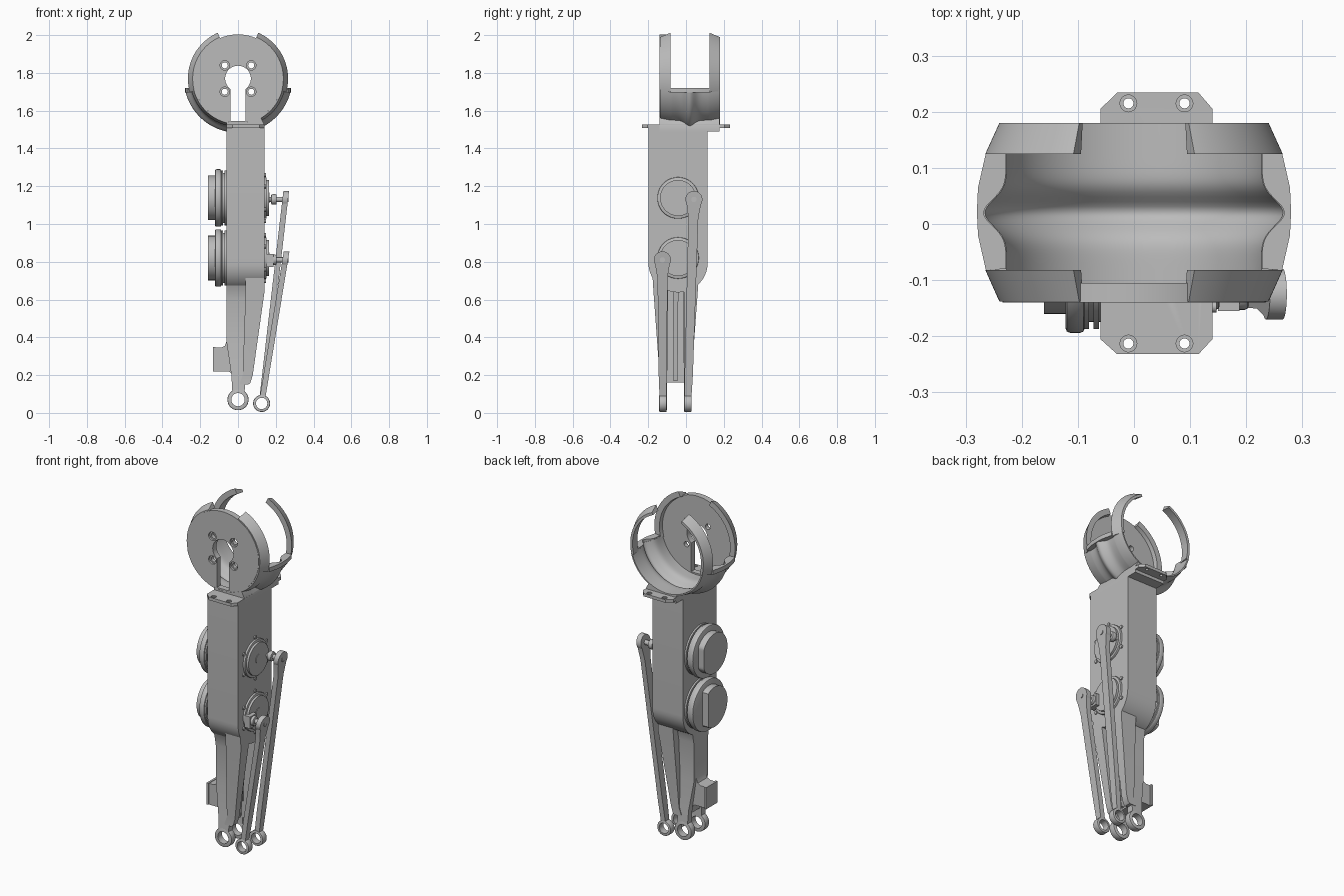
import bpy, bmesh
from math import sin, cos, pi, radians, exp

if "Cube" in bpy.data.objects:
    bpy.data.objects.remove(bpy.data.objects["Cube"], do_unlink=True)

grey = bpy.data.materials.new("light_grey")
grey.use_nodes = True
COLOUR = (0.5, 0.5, 0.5, 1)
grey.diffuse_color = COLOUR
grey.node_tree.nodes["Principled BSDF"].inputs["Base Color"].default_value = COLOUR


def smooth(ob):
    bpy.ops.object.select_all(action='DESELECT')
    bpy.context.view_layer.objects.active = ob
    ob.select_set(True)
    bpy.ops.object.shade_smooth_by_angle(angle=radians(35))


def make(name, rings, bevel=0):
    """Skin a list of equal-length point rings into a closed mesh."""
    bm = bmesh.new()
    vs = [[bm.verts.new(p) for p in ring] for ring in rings]
    n = len(vs[0])
    for a, b in zip(vs, vs[1:]):
        for i in range(n):
            j = (i + 1) % n
            bm.faces.new((a[i], a[j], b[j], b[i]))
    bm.faces.new(vs[0])
    bm.faces.new(vs[-1])
    bmesh.ops.recalc_face_normals(bm, faces=bm.faces)
    me = bpy.data.meshes.new(name)
    bm.to_mesh(me)
    bm.free()
    ob = bpy.data.objects.new(name, me)
    bpy.context.collection.objects.link(ob)
    me.materials.append(grey)
    if bevel:
        bpy.context.view_layer.objects.active = ob
        m = ob.modifiers.new("edge", 'BEVEL')
        m.width, m.segments, m.limit_method = bevel, 2, 'ANGLE'
        bpy.ops.object.modifier_apply(modifier=m.name)
    smooth(ob)
    return ob


def prism(name, pts, axis, a, b, bevel=0):
    """Extrude a 2D outline along an axis from a to b."""
    place = {'x': lambda p, t: (t, p[0], p[1]),
             'y': lambda p, t: (p[0], t, p[1]),
             'z': lambda p, t: (p[0], p[1], t)}[axis]
    return make(name, [[place(p, t) for p in pts] for t in (a, b)], bevel)


def circle(u, v, r, n=48, limit=9):
    return [(u + min(r * cos(2 * pi * i / n), limit), v + r * sin(2 * pi * i / n)) for i in range(n)]


def rect(u0, u1, v0, v1):
    return [(u0, v0), (u1, v0), (u1, v1), (u0, v1)]


def loft(name, sections):
    """Join rectangular sections given as z, x0, x1, y0, y1."""
    return make(name, [[(x, y, s[0]) for x, y in rect(*s[1:])] for s in sections])


def cut(ob, cutter):
    m = ob.modifiers.new("cut", 'BOOLEAN')
    m.operation, m.solver, m.object = 'DIFFERENCE', 'EXACT', cutter
    bpy.context.view_layer.objects.active = ob
    bpy.ops.object.modifier_apply(modifier=m.name)
    bpy.data.objects.remove(cutter, do_unlink=True)
    smooth(ob)


def ring(name, u, v, r, hole, a, b):
    ob = prism(name, circle(u, v, r), 'y', a, b, bevel=0.005)
    cut(ob, prism("cutter", circle(u, v, hole), 'y', a - 0.1, b + 0.1))


CZ = 1.77  # height of the cradle axis


def sweep(name, profile, a0, a1, n=40):
    """Turn an (r, y) profile about the cradle axis; angle 0 points down."""
    rings = []
    for i in range(n + 1):
        a = radians(a0 + (a1 - a0) * i / n)
        rings.append([(r * sin(a), y, CZ - r * cos(a)) for r, y in profile])
    make(name, rings)


# Cradle shell with a rounded channel
def swell(y):
    return 0.04 * exp(-((y - 0.02) / 0.033) ** 2)


ys = [-0.08 + 0.205 * i / 24 for i in range(25)]
shell = [(0.234, -0.138)] + [(0.234 + swell(y), y) for y in ys] + [(0.234, 0.18), (0.242, 0.18)]
shell += [(0.255 + 0.8 * swell(y), y) for y in reversed(ys)] + [(0.242, -0.138)]
sweep("cradle_shell", shell, -76, 76)


def clear_cradle(ob):
    """Remove anything poking into the inside of the cradle."""
    levels = [-0.3] + ys + [0.3]
    cut(ob, make("cutter", [[(x, y, z) for x, z in circle(0, CZ, 0.236 + swell(y), 72)] for y in levels]))


# Claw arms and shelf lips on each side
front_claw = [(0.222, -0.138), (0.24, -0.138), (0.265, -0.082), (0.232, -0.082)]
back_claw = [(0.225, 0.18), (0.24, 0.18), (0.265, 0.125), (0.232, 0.125)]
for side, s in (("left", 1), ("right", -1)):
    sweep("front_claw_" + side, front_claw, s * 74, s * 156)
    sweep("back_claw_" + side, back_claw, s * 74, s * 156)
    lip = [(s * 0.264, -0.082), (s * 0.278, -0.02), (s * 0.28, 0.022), (s * 0.278, 0.065), (s * 0.264, 0.126)]
    lip += [(s * (0.228 + swell(y)), y) for y in reversed(ys)]
    prism("cradle_lip_" + side, lip, 'z', 1.695, 1.72)

# Front disc with keyhole and screw holes
disc = prism("front_disc", circle(0, CZ, 0.234, 72), 'y', -0.14, -0.105)
cut(disc, prism("cutter", circle(0, CZ, 0.068), 'y', -0.3, 0))
cut(disc, prism("cutter", rect(-0.04, 0.04, 1.545, CZ), 'y', -0.3, 0))
for sx in (-0.07, 0.07):
    for sz in (-0.07, 0.07):
        cut(disc, prism("cutter", circle(sx, CZ + sz, 0.016, 20), 'y', -0.3, 0))
        cut(disc, prism("cutter", circle(sx, CZ + sz, 0.025, 20), 'y', -0.3, -0.128))

# Neck and mounting plate with chamfered tabs
neck = prism("neck", [(-0.06, 1.49), (0.14, 1.49), (0.14, 1.525), (0.11, 1.585), (-0.06, 1.585)],
             'y', -0.139, 0.178)
clear_cradle(neck)
tabs = [(-0.06, -0.205), (-0.03, -0.232), (0.115, -0.232), (0.14, -0.205),
        (0.14, 0.205), (0.115, 0.234), (-0.03, 0.234), (-0.06, 0.205)]
plate = prism("mounting_plate", tabs, 'z', 1.508, 1.526)
clear_cradle(plate)
for hx in (-0.01, 0.09):
    for hy in (-0.213, 0.215):
        cut(plate, prism("cutter", circle(hx, hy, 0.009, 20), 'z', 1.4, 1.6))
        cut(plate, prism("cutter", circle(hx, hy, 0.015, 20), 'z', 1.52, 1.6))

# Main housing with a rounded foot
MY, HALF = -0.042, 0.157
foot = [(MY + HALF * cos(a), 0.795 + HALF * sin(a)) for a in (pi + pi * i / 24 for i in range(25))]
housing = prism("housing", foot + [(MY + HALF, 1.51), (MY - HALF, 1.51)], 'x', -0.06, 0.14)
clear_cradle(housing)

# Drive motors: ribbed can, flange and flat-sided cap, then the output hub
for tag, mz, flat in (("upper", 1.138, 0.1), ("lower", 0.82, 0.06)):
    for i in range(4):
        prism("motor_rib_" + tag, circle(MY, mz, 0.145 - 0.012 * (i % 2)), 'x', -0.09 + 0.009 * i, -0.08 + 0.009 * i)
    prism("motor_flange_" + tag, circle(MY, mz, 0.152, 64), 'x', -0.122, -0.088, bevel=0.008)
    prism("motor_cap_" + tag, circle(MY, mz, 0.118, 64, flat), 'x', -0.16, -0.115)
    prism("output_hub_" + tag, circle(MY, mz, 0.11), 'x', 0.13, 0.152, bevel=0.004)
    prism("output_face_" + tag, circle(MY, mz, 0.095), 'x', 0.15, 0.165)
    prism("output_boss_" + tag, circle(MY, mz, 0.028, 24), 'x', 0.16, 0.168)
    for i in range(6):
        a = pi / 6 + i * pi / 3
        prism("hub_screw_" + tag, circle(MY + 0.122 * cos(a), mz + 0.122 * sin(a), 0.01, 12), 'x', 0.135, 0.147)

# Tapered lower leg: mirrored outer flanges and recessed cheeks ending in a fork
MID = -0.055
for tag, s in (("front", 1), ("back", -1)):
    def sec(z, x0, x1, outer, inner):
        return (z, x0, x1, MID - s * outer, MID - s * inner)
    loft("leg_flange_" + tag, [sec(0.78, 0.04, 0.14, 0.126, 0.045), sec(0.64, 0.04, 0.14, 0.117, 0.045),
                               sec(0.2, 0.025, 0.078, 0.085, 0.045), sec(0.16, 0.01, 0.066, 0.085, 0.045),
                               sec(0.15, 0.01, 0.055, 0.085, 0.045)])
    loft("leg_cheek_" + tag, [sec(0.72, -0.06, 0.05, 0.11, 0.04), sec(0.66, -0.06, 0.05, 0.08, 0.04),
                              sec(0.6, -0.06, 0.05, 0.068, 0.04), sec(0.37, -0.06, 0.045, 0.065, 0.04),
                              sec(0.2, -0.035, 0.04, 0.08, 0.045), sec(0.11, -0.03, 0.035, 0.085, 0.045)])
    a, b = sorted((MID - s * 0.085, MID - s * 0.045))
    ring("fork_eye_" + tag, 0, 0.07, 0.056, 0.035, a, b)

# Web with side hook
web = [(-0.06, 0.7), (-0.06, 0.38), (-0.07, 0.355), (-0.09, 0.345), (-0.125, 0.345), (-0.125, 0.22),
       (-0.05, 0.22), (-0.03, 0.205), (-0.02, 0.16), (0.03, 0.16), (0.03, 0.7)]
prism("leg_web", web, 'y', -0.1, -0.01)
loft("web_rib", [(0.7, 0.02, 0.1, -0.07, -0.04), (0.17, 0.02, 0.05, -0.065, -0.045)])
prism("hook_pad", rect(-0.105, 0.0, 0.22, 0.348), 'x', -0.132, -0.12)

# Push rods: slanted bars with round heads, ball joints and lower eyes
for tag, ty, tz, by in (("back", 0.042, 1.13, 0.01), ("front", -0.125, 0.81, -0.122)):
    slope = 0.125 / (tz - 0.05)

    def bar(z, half):
        x = 0.125 + slope * (z - 0.05)
        y = by + (ty - by) * (z - 0.05) / (tz - 0.05)
        return (z, x - 0.015, x + 0.015, y - half, y + half)
    loft("push_rod_" + tag, [bar(tz, 0.042), bar(tz - 0.1, 0.026), bar(0.2, 0.022), bar(0.085, 0.018)])
    make("rod_head_" + tag, [[(x + slope * (z - tz), y, z) for y, z in circle(ty, tz, 0.045)] for x in (0.235, 0.265)])
    ring("rod_eye_" + tag, 0.125, 0.05, 0.045, 0.03, by - 0.02, by + 0.02)
    prism("rod_pin_" + tag, circle(ty, tz, 0.014, 20), 'x', 0.155, 0.268)
    prism("rod_joint_" + tag, circle(ty, tz, 0.028, 24), 'x', 0.175, 0.205, bevel=0.008)
prism("crank_block", rect(-0.155, -0.095, 0.772, 0.842), 'x', 0.15, 0.188)
